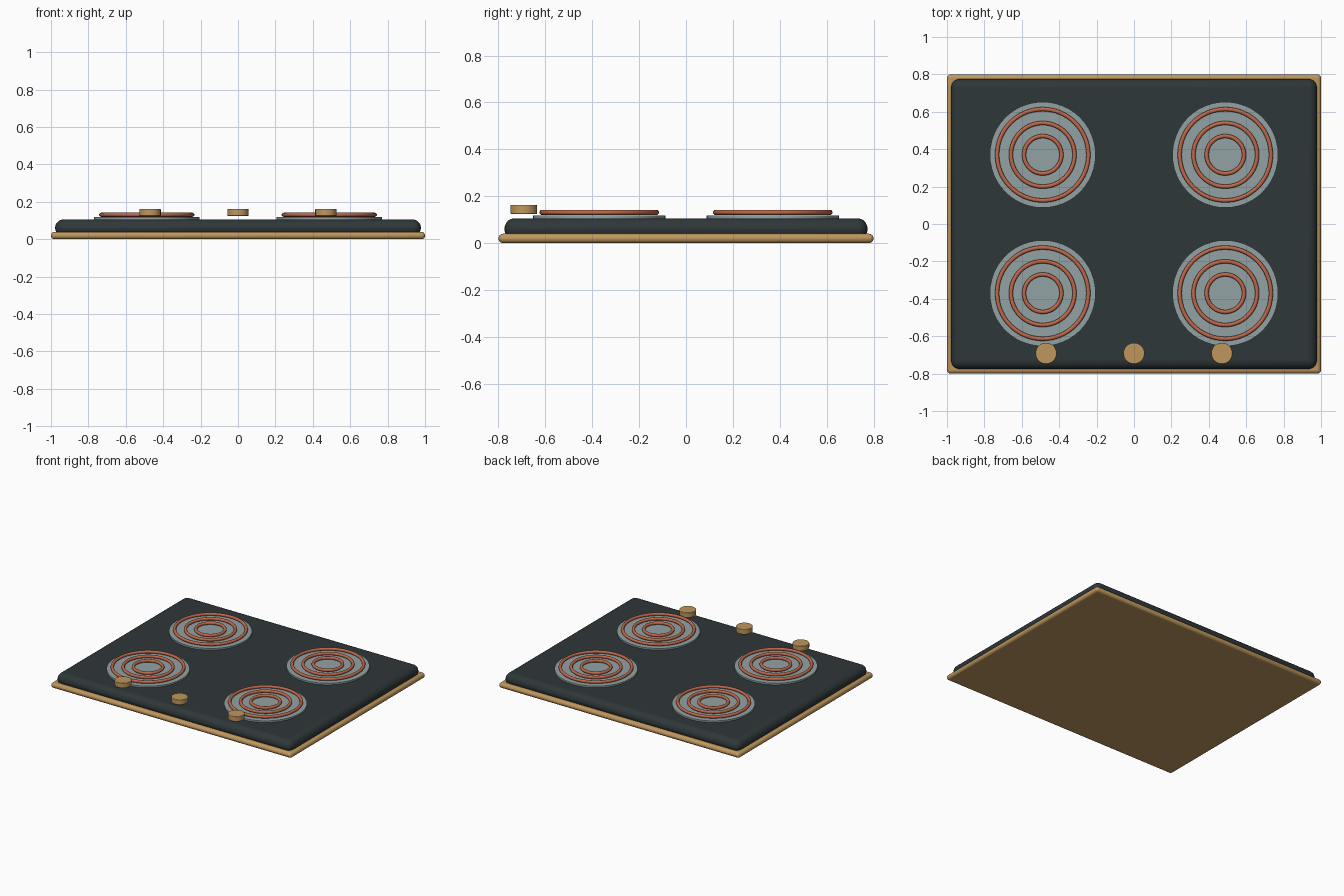
import bpy
import math

cube = bpy.data.objects.get("Cube")
if cube:
    bpy.data.objects.remove(cube, do_unlink=True)


def material(name, rgb):
    mat = bpy.data.materials.new(name)
    mat.use_nodes = True
    color = (*rgb, 1)
    mat.diffuse_color = color
    mat.node_tree.nodes["Principled BSDF"].inputs["Base Color"].default_value = color
    return mat


brass = material("brass", (0.52, 0.31, 0.11))
enamel = material("dark_enamel", (0.028, 0.038, 0.041))
steel = material("steel", (0.29, 0.36, 0.37))
copper = material("copper", (0.52, 0.14, 0.07))


def finish(name, mat, bevel=0, segments=3):
    obj = bpy.context.object
    obj.name = name
    obj.data.materials.append(mat)
    if bevel:
        mod = obj.modifiers.new("rounded_edges", "BEVEL")
        mod.width = bevel
        mod.segments = segments
        mod.limit_method = "ANGLE"
        mod.angle_limit = math.radians(40)
    bpy.ops.object.shade_smooth_by_angle(angle=math.radians(35))
    return obj


def slab(name, mat, width, depth, bottom, top, bevel, segments):
    bpy.ops.mesh.primitive_cube_add(size=1, location=(0, 0, (bottom + top) / 2))
    bpy.context.object.scale = (width, depth, top - bottom)
    bpy.ops.object.transform_apply(location=False, rotation=False, scale=True)
    return finish(name, mat, bevel, segments)


def disc(name, mat, x, y, radius, bottom, top, bevel=0):
    bpy.ops.mesh.primitive_cylinder_add(
        vertices=48, radius=radius, depth=top - bottom,
        location=(x, y, (bottom + top) / 2))
    return finish(name, mat, bevel)


# Rim and cooktop body
slab("base_rim", brass, 2, 1.6, 0, 0.04, 0.0195, 4)
slab("cooktop_body", enamel, 1.956, 1.55, 0.015, 0.106, 0.045, 5)

# Four burners: a drip plate with three heating rings each
for row, y in (("front", -0.37), ("back", 0.37)):
    for side, x in (("right", -0.488), ("left", 0.488)):
        place = f"{row}_{side}"
        disc(f"{place}_drip_plate", steel, x, y, 0.283, 0.1, 0.118)
        for size, radius in (("inner", 0.1), ("middle", 0.17), ("outer", 0.244)):
            bpy.ops.mesh.primitive_torus_add(
                major_radius=radius, minor_radius=0.011, major_segments=64,
                minor_segments=12, location=(x, y, 0.131))
            finish(f"{place}_{size}_ring", copper)

# Control knobs along the front edge
for side, x in (("right", -0.47), ("centre", 0), ("left", 0.47)):
    disc(f"{side}_knob", brass, x, -0.692, 0.057, 0.124, 0.163, 0.004)
